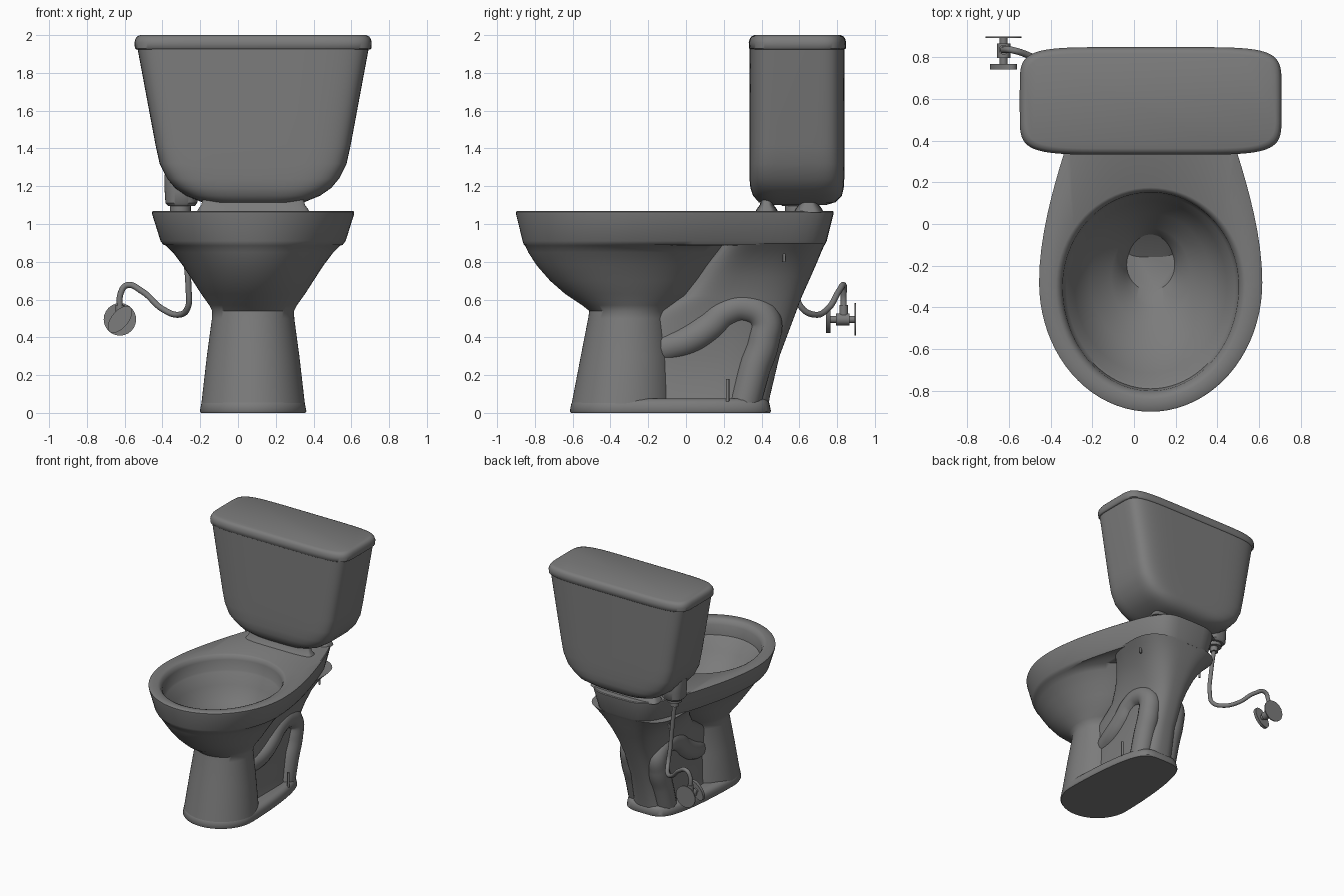
import bpy, bmesh
from math import cos, sin, pi, radians
from mathutils import Vector

if "Cube" in bpy.data.objects:
    bpy.data.objects.remove(bpy.data.objects["Cube"], do_unlink=True)

grey = bpy.data.materials.new("grey_ceramic")
grey.use_nodes = True
grey.diffuse_color = (0.2, 0.2, 0.2, 1)
grey.node_tree.nodes["Principled BSDF"].inputs["Base Color"].default_value = (0.2, 0.2, 0.2, 1)

CX = 0.08   # centre line of the ceramic body
N = 80


def finish(obj, angle=40):
    obj.data.materials.clear()
    obj.data.materials.append(grey)
    bpy.ops.object.select_all(action='DESELECT')
    obj.select_set(True)
    bpy.context.view_layer.objects.active = obj
    bpy.ops.object.shade_smooth_by_angle(angle=radians(angle))
    return obj


def ring(z, yf, yb, w, yw=None, k=1, pf=2, pb=2, cx=CX):
    """Egg outline: superelliptic front and back halves, back tapering to k."""
    yw = (yf + yb) / 2 if yw is None else yw
    pts = []
    for i in range(N):
        t = 2 * pi * i / N
        c, s = cos(t), sin(t)
        p = pf if s < 0 else pb
        u = abs(s) ** (2 / p)
        x = abs(c) ** (2 / p)
        if s > 0 and k < 1:      # even spacing along the tapered flanks
            u = s
            x = max(0, 1 - u ** p) ** (1 / p) * (1 - (1 - k) * u * u * (3 - 2 * u))
        x *= w if c > 0 else -w
        pts.append((cx + x, yw + u * ((yb - yw) if s > 0 else (yf - yw)), z))
    return pts


def loft(name, rings, angle=40):
    """Skin a stack of outlines and cap both ends."""
    bm = bmesh.new()
    loops = [[bm.verts.new(p) for p in r] for r in rings]
    for a, b in zip(loops, loops[1:]):
        for i in range(N):
            j = (i + 1) % N
            bm.faces.new((a[i], a[j], b[j], b[i]))
    bm.faces.new(loops[0])
    bm.faces.new(loops[-1])
    bmesh.ops.recalc_face_normals(bm, faces=bm.faces[:])
    mesh = bpy.data.meshes.new(name)
    bm.to_mesh(mesh)
    bm.free()
    obj = bpy.data.objects.new(name, mesh)
    bpy.context.collection.objects.link(obj)
    return finish(obj, angle)


def tube(name, points, radius):
    curve = bpy.data.curves.new(name, 'CURVE')
    curve.dimensions = '3D'
    curve.bevel_depth = radius
    curve.bevel_resolution = 5
    curve.use_fill_caps = True
    spline = curve.splines.new('BEZIER')
    spline.bezier_points.add(len(points) - 1)
    for bp, co in zip(spline.bezier_points, points):
        bp.co = co
        bp.handle_left_type = bp.handle_right_type = 'AUTO'
    obj = bpy.data.objects.new(name, curve)
    bpy.context.collection.objects.link(obj)
    bpy.ops.object.select_all(action='DESELECT')
    obj.select_set(True)
    bpy.context.view_layer.objects.active = obj
    bpy.ops.object.convert(target='MESH')
    return finish(bpy.context.view_layer.objects.active)


def rod(name, a, b, radius):
    a, b = Vector(a), Vector(b)
    bpy.ops.mesh.primitive_cylinder_add(vertices=24, radius=radius, depth=(b - a).length,
                                        location=(a + b) / 2)
    obj = bpy.context.object
    obj.name = name
    obj.rotation_euler = (b - a).to_track_quat('Z', 'Y').to_euler()
    return finish(obj)


# Bowl: front column, flaring bowl, overhanging rim, hollow inside
outside = [ring(*s) for s in (
    (0.04, -0.607, -0.05, 0.275), (0.3, -0.557, -0.065, 0.245), (0.5, -0.518, -0.08, 0.218),
    (0.54, -0.512, -0.07, 0.217), (0.57, -0.55, -0.03, 0.232), (0.63, -0.64, 0.04, 0.275),
    (0.7, -0.72, 0.1, 0.32), (0.78, -0.79, 0.16, 0.372), (0.85, -0.835, 0.22, 0.425),
    (0.885, -0.852, 0.25, 0.46))]
rim = [ring(z, yf, yb, w, -0.28, 0.68, 2, 4) for z, yf, yb, w in (
    (0.89, -0.858, 0.735, 0.475), (0.91, -0.865, 0.745, 0.49),
    (1.05, -0.899, 0.78, 0.534), (1.064, -0.9, 0.782, 0.535), (1.07, -0.893, 0.777, 0.528))]
inside = [ring(z, yf, yb, w, -0.3) for z, yf, yb, w in (
    (1.07, -0.84, 0.175, 0.455), (1.062, -0.82, 0.162, 0.437), (1.03, -0.8, 0.152, 0.422),
    (0.95, -0.79, 0.147, 0.415), (0.94, -0.775, 0.14, 0.405), (0.85, -0.715, 0.11, 0.365))]
sump = [ring(*s) for s in (
    (0.74, -0.6, 0.05, 0.29), (0.66, -0.48, -0.02, 0.19), (0.61, -0.39, -0.05, 0.135),
    (0.55, -0.32, -0.07, 0.115))]
loft("bowl", outside + rim + inside + sump, 45)

# Narrow rear body that flares into the rim
loft("rear_body", [ring(z, yf, yb, w, pf=4, pb=3) for z, yf, yb, w in (
    (0.03, -0.3, 0.435, 0.18), (0.09, -0.3, 0.445, 0.16), (0.3, -0.28, 0.495, 0.15),
    (0.5, -0.25, 0.57, 0.16), (0.62, -0.03, 0.615, 0.185), (0.72, 0.05, 0.66, 0.22),
    (0.8, 0.11, 0.695, 0.265), (0.86, 0.16, 0.72, 0.315), (0.9, 0.19, 0.738, 0.355))])

# Foot with softened upper edge
loft("foot", [ring(z, -0.615 + d, 0.45 - d, 0.282 - d, -0.33, 0.88, 2, 4) for z, d in (
    (0, 0.006), (0.008, 0), (0.05, 0.008), (0.066, 0.018), (0.076, 0.04))], 50)

# Trapway bulges, foot bolts and rim bolts on both sides
trap_path = ((0.06, -0.18, 0.33), (0.09, -0.08, 0.355), (0.11, 0.02, 0.39), (0.115, 0.12, 0.455),
             (0.115, 0.21, 0.535), (0.115, 0.32, 0.56), (0.115, 0.415, 0.5), (0.115, 0.41, 0.38),
             (0.115, 0.36, 0.23), (0.115, 0.31, 0.05))
for side, s in (("left", 1), ("right", -1)):
    tube(side + "_trapway", [(CX + s * x, y, z) for x, y, z in trap_path], 0.085)
    rod(side + "_foot_bolt", (CX + s * 0.22, 0.22, 0.06), (CX + s * 0.22, 0.22, 0.18), 0.009)
    rod(side + "_rim_bolt", (CX + s * 0.29, 0.52, 0.8), (CX + s * 0.29, 0.52, 0.9), 0.008)

# Tank and lid
loft("tank", [ring(z, yf, yb, w, pf=p, pb=p) for z, yf, yb, w, p in (
    (1.1, 0.44, 0.74, 0.2, 4), (1.115, 0.385, 0.79, 0.27, 4), (1.15, 0.355, 0.825, 0.355, 5),
    (1.19, 0.341, 0.835, 0.413, 5), (1.24, 0.336, 0.838, 0.455, 6), (1.32, 0.335, 0.84, 0.495, 6),
    (1.42, 0.335, 0.84, 0.517, 6), (1.94, 0.337, 0.84, 0.614, 6))])
loft("tank_lid", [ring(z, 0.332 + d, 0.848 - d, 0.628 - d, pf=6, pb=6) for z, d in (
    (1.925, 0.008), (1.93, 0.002), (1.96, 0), (1.98, 0.005), (1.993, 0.014), (2, 0.03))], 50)

# Two ridges of the bowl that carry the tank
for name, yf, yb, top in (("front_tank_ridge", 0.365, 0.49, 1.14),
                          ("back_tank_ridge", 0.57, 0.73, 1.115)):
    loft(name, [ring(z, yf + d, yb - d, 0.3 - d, pf=4, pb=4) for z, d in (
        (1.06, 0), (1.08, 0.01), (1.1, 0.025), (top, 0.035))])

# Inlet boss and nut below the tank
loft("inlet_boss", [ring(z, 0.58 - r, 0.58 + r, r, pf=2.5, pb=2.5, cx=-0.3) for z, r in (
    (1.095, 0.07), (1.11, 0.084), (1.17, 0.088), (1.25, 0.09), (1.4, 0.06))])
rod("inlet_nut", (-0.305, 0.58, 1.07), (-0.305, 0.58, 1.1), 0.055)
rod("inlet_collar", (-0.305, 0.58, 1.03), (-0.305, 0.58, 1.08), 0.03)

# Supply hose
tube("supply_hose", [(-0.305, 0.58, 1.05), (-0.28, 0.575, 0.86), (-0.262, 0.58, 0.66),
                     (-0.265, 0.61, 0.56), (-0.31, 0.68, 0.52), (-0.4, 0.75, 0.55),
                     (-0.51, 0.81, 0.645), (-0.59, 0.835, 0.675), (-0.622, 0.835, 0.63),
                     (-0.625, 0.835, 0.55)], 0.016)

# Stop valve with wall plate and oval handle
VX, VZ = -0.625, 0.495
rod("wall_plate", (VX, 0.891, VZ), (VX, 0.899, VZ), 0.086)
rod("valve_stem", (VX, 0.75, VZ), (VX, 0.895, VZ), 0.019)
rod("valve_body", (VX, 0.795, VZ), (VX, 0.865, VZ), 0.032)
rod("valve_outlet", (VX, 0.835, VZ), (VX, 0.835, VZ + 0.075), 0.023)
bpy.ops.mesh.primitive_cylinder_add(vertices=32, radius=1, depth=0.026,
                                    location=(VX, 0.753, VZ), rotation=(pi / 2, radians(40), 0))
handle = bpy.context.object
handle.name = "valve_handle"
handle.scale = (0.045, 0.085, 1)
finish(handle)
